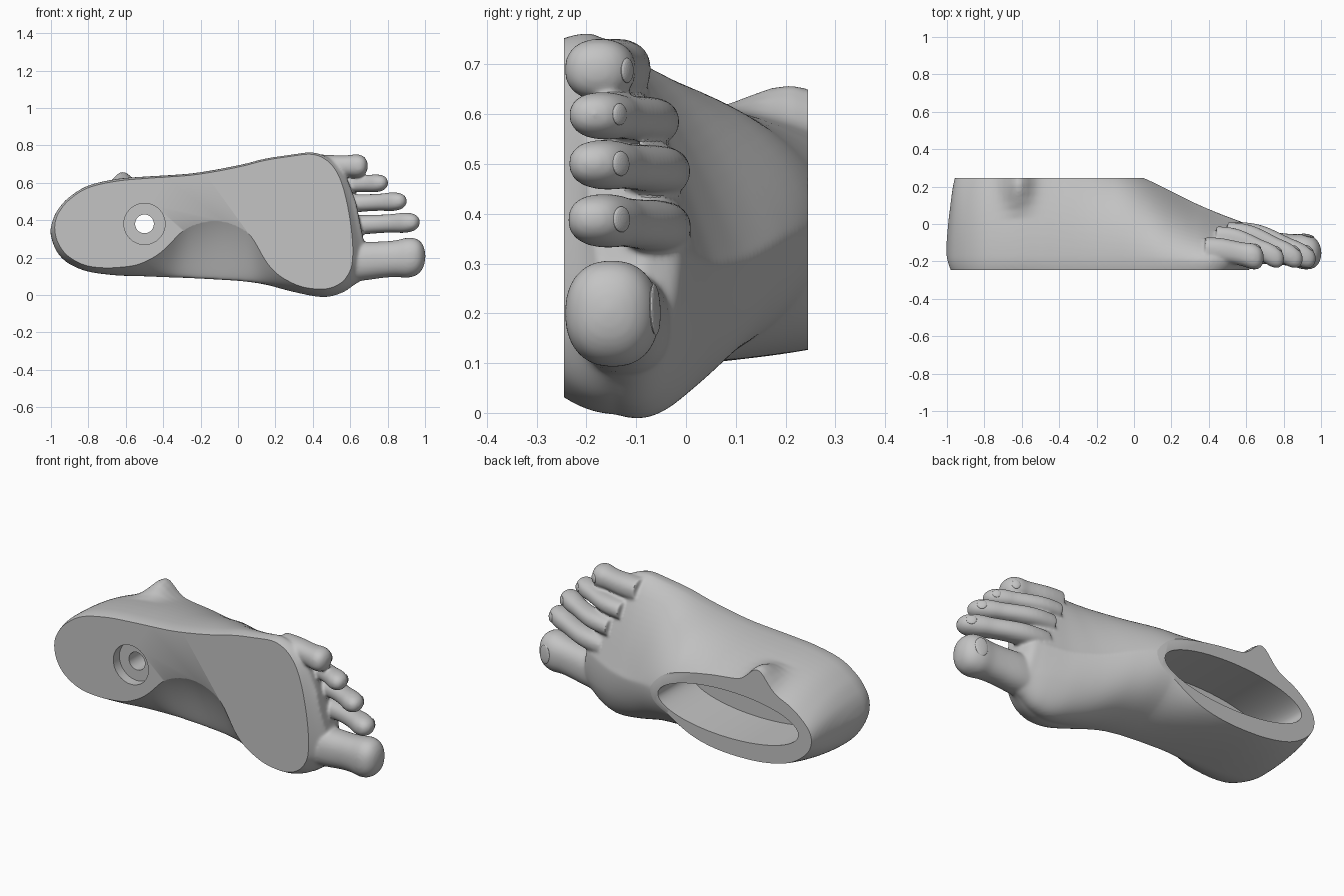
import bpy, bmesh, math
from mathutils import Vector
from mathutils.bvhtree import BVHTree

cube = bpy.data.objects.get("Cube")
if cube:
    bpy.data.objects.remove(cube, do_unlink=True)

SOLE, ANKLE = -0.245, 0.245

skin = bpy.data.materials.new("plain grey")
skin.use_nodes = True
GREY = (0.55, 0.55, 0.55, 1)
skin.diffuse_color = GREY
skin.node_tree.nodes["Principled BSDF"].inputs["Base Color"].default_value = GREY


def spline(rows, steps):
    """Catmull-Rom through rows of numbers."""
    out = []
    for i in range(len(rows) - 1):
        a, b = rows[max(i - 1, 0)], rows[i]
        c, d = rows[i + 1], rows[min(i + 2, len(rows) - 1)]
        for k in range(steps):
            t = k / steps
            out.append([q + 0.5 * t * (r - p + t * (2 * p - 5 * q + 4 * r - s
                        + t * (3 * (q - r) + s - p)))
                        for p, q, r, s in zip(a, b, c, d)])
    out.append(list(rows[-1]))
    return out


def smooth(t):
    t = min(max(t, 0), 1)
    return t * t * (3 - 2 * t)


def power(value, exponent):
    return math.copysign(abs(value) ** exponent, value)


def loft(bm, rings):
    """Skin closed rings into a capped solid."""
    loops = [[bm.verts.new(p) for p in ring] for ring in rings]
    n = len(loops[0])
    for a, b in zip(loops, loops[1:]):
        for i in range(n):
            j = (i + 1) % n
            bm.faces.new((a[i], a[j], b[j], b[i]))
    bm.faces.new(loops[0])
    bm.faces.new(loops[-1])


def to_object(bm, name):
    bmesh.ops.recalc_face_normals(bm, faces=bm.faces[:])
    mesh = bpy.data.meshes.new(name)
    bm.to_mesh(mesh)
    bm.free()
    mesh.materials.append(skin)
    ob = bpy.data.objects.new(name, mesh)
    bpy.context.collection.objects.link(ob)
    return ob


def apply_modifiers(ob):
    dg = bpy.context.evaluated_depsgraph_get()
    mesh = bpy.data.meshes.new_from_object(ob.evaluated_get(dg))
    ob.modifiers.clear()
    ob.data = mesh


def drum(name, x, z, rx, rz, y0, y1, sides=64):
    """Elliptical cutter with its axis along y."""
    bm = bmesh.new()
    angles = [math.tau * i / sides for i in range(sides)]
    loft(bm, [[Vector((x + rx * math.cos(a), y, z + rz * math.sin(a))) for a in angles]
              for y in (y0, y1)])
    return to_object(bm, name)


# Body stations: x, medial z, lateral z, top y, sole depth, arch lift
body = [
    (-1.003, .33, .35, -.10, .02, 0),
    (-.987, .27, .41, .06, .08, 0),
    (-.957, .215, .465, .25, .14, 0),
    (-.9, .165, .525, .34, .2, 0),
    (-.8, .125, .585, .42, .25, 0),
    (-.65, .105, .62, .47, .26, .2),
    (-.5, .1, .633, .48, .28, .9),
    (-.38, .095, .64, .43, .3, 3),
    (-.25, .09, .65, .365, .3, 8),
    (-.12, .083, .67, .305, .3, 9.5),
    (.03, .073, .70, .255, .3, 6.5),
    (.15, .057, .73, .20, .28, 1.6),
    (.3, .023, .752, .125, .26, .1),
    (.45, -.003, .763, .065, .25, 0),
    (.55, .017, .755, .03, .21, 0),
    (.62, .06, .72, .005, .12, 0),
    (.67, .10, .65, -.02, .05, 0),
    (.70, .2, .5, -.08, .02, 0),
]


def body_ring(row, sides=80):
    x, lo, hi, top, depth, arch = row
    fore = smooth((x + 0.1) / 0.45)      # 0 at the ankle, 1 at the ball
    front = smooth((x - 0.25) / 0.35)    # slants the toe line
    bone = 0.1 * math.exp(-((x + 0.62) / 0.075) ** 2)
    medial = 0.45 + 0.55 * min(1, ((x + 0.5) / 0.45) ** 2)
    lateral = 1.2 + 1.1 * fore
    mid, half = (lo + hi) / 2, (hi - lo) / 2
    ring = []
    for i in range(sides):
        a = math.tau * i / sides
        c, s = math.cos(a), math.sin(a)
        base = -0.145 - 0.02 * fore - 0.025 * c
        if s > 0:
            y = base + (top - base) * s
            z = mid + half * power(c, lateral if c > 0 else medial)
            z -= 0.08 * fore * s * half / 0.38
            z += bone * smooth((y - 0.02) / 0.22) * smooth(c * 2)
        else:
            y = base + depth * s / (1 + arch * ((1 - c) / 2) ** 2)
            z = mid + half * c
        ring.append(Vector((x - 0.2 * front * max(0, z - 0.15), y, z)))
    return ring


bm = bmesh.new()
loft(bm, [body_ring(r) for r in spline(body, 6)])

# Toes: base, tip, half width, half height
toes = [
    ((.54, -.12, .17), (1.003, -.155, .207), .107, .094),
    ((.54, -.055, .37), (.974, -.185, .39), .054, .066),
    ((.50, -.055, .485), (.904, -.185, .502), .050, .064),
    ((.44, -.075, .585), (.804, -.185, .60), .048, .062),
    ((.38, -.14, .69), (.695, -.18, .69), .062, .070),
]
profile = spline([(0, 1), (.3, .96), (.5, .91), (.66, .92), (.8, 1),
                  (.91, .87), (.975, .52), (1, .03)], 5)
for base, tip, rz, ry in toes:
    rings = []
    for t, r in profile:
        p = Vector(base).lerp(Vector(tip), t)
        p.y = base[1] + (tip[1] - base[1]) * smooth(t ** 1.4)
        rings.append([p + Vector((0, r * ry * power(math.sin(a), .88),
                                  r * rz * power(math.cos(a), .88)))
                      for a in (math.tau * i / 36 for i in range(36))])
    loft(bm, rings)

# Fuse the shells into one skin
foot = to_object(bm, "foot")
remesh = foot.modifiers.new("fuse", 'REMESH')
remesh.mode = 'VOXEL'
remesh.voxel_size = 0.0075
relax = foot.modifiers.new("relax", 'SMOOTH')
relax.factor = 0.5
relax.iterations = 12
apply_modifiers(foot)

# Flat sole, open ankle, hollow inside and stepped bolt hole
cutters = [
    drum("sole_cutter", 0, .4, 3, 3, -1, SOLE),
    drum("ankle_cutter", 0, .4, 3, 3, ANKLE, 1),
    drum("hollow_cutter", -.435, .35, .44, .132, -.05, .4),
    drum("bolt_recess_cutter", -.5, .38, .11, .11, -.4, -.19),
    drum("bolt_hole_cutter", -.5, .38, .05, .05, -.4, .1),
]
for cutter in cutters:
    cutter.hide_render = True
    cut = foot.modifiers.new(cutter.name, 'BOOLEAN')
    cut.operation = 'DIFFERENCE'
    cut.solver = 'EXACT'
    cut.object = cutter
apply_modifiers(foot)
for cutter in cutters:
    bpy.data.objects.remove(cutter, do_unlink=True)
foot.data.materials.clear()
foot.data.materials.append(skin)

# Toenails laid on the skin
bpy.context.view_layer.update()
tree = BVHTree.FromObject(foot, bpy.context.evaluated_depsgraph_get())
nails = {
    "big_toenail": (.93, .208, .036, .052),
    "second_toenail": (.94, .389, .026, .026),
    "third_toenail": (.872, .501, .025, .025),
    "fourth_toenail": (.775, .60, .022, .022),
    "little_toenail": (.662, .688, .022, .025),
}
parts = [foot]
for name, (x, z, length, width) in nails.items():
    spot, normal, _, _ = tree.ray_cast(Vector((x, 1, z)), Vector((0, -1, 0)))
    if spot is None:
        continue
    bm = bmesh.new()
    bmesh.ops.create_uvsphere(bm, u_segments=24, v_segments=12, radius=1)
    turn = normal.to_track_quat('Z', 'Y')
    for v in bm.verts:
        v.co = spot + turn @ Vector((length * v.co.x, width * v.co.y, .008 * v.co.z - .003))
    parts.append(to_object(bm, name))

# Smooth shading with crisp cut edges
for ob in bpy.context.view_layer.objects:
    ob.select_set(ob in parts)
bpy.context.view_layer.objects.active = foot
bpy.ops.object.shade_smooth_by_angle(angle=math.radians(35))
